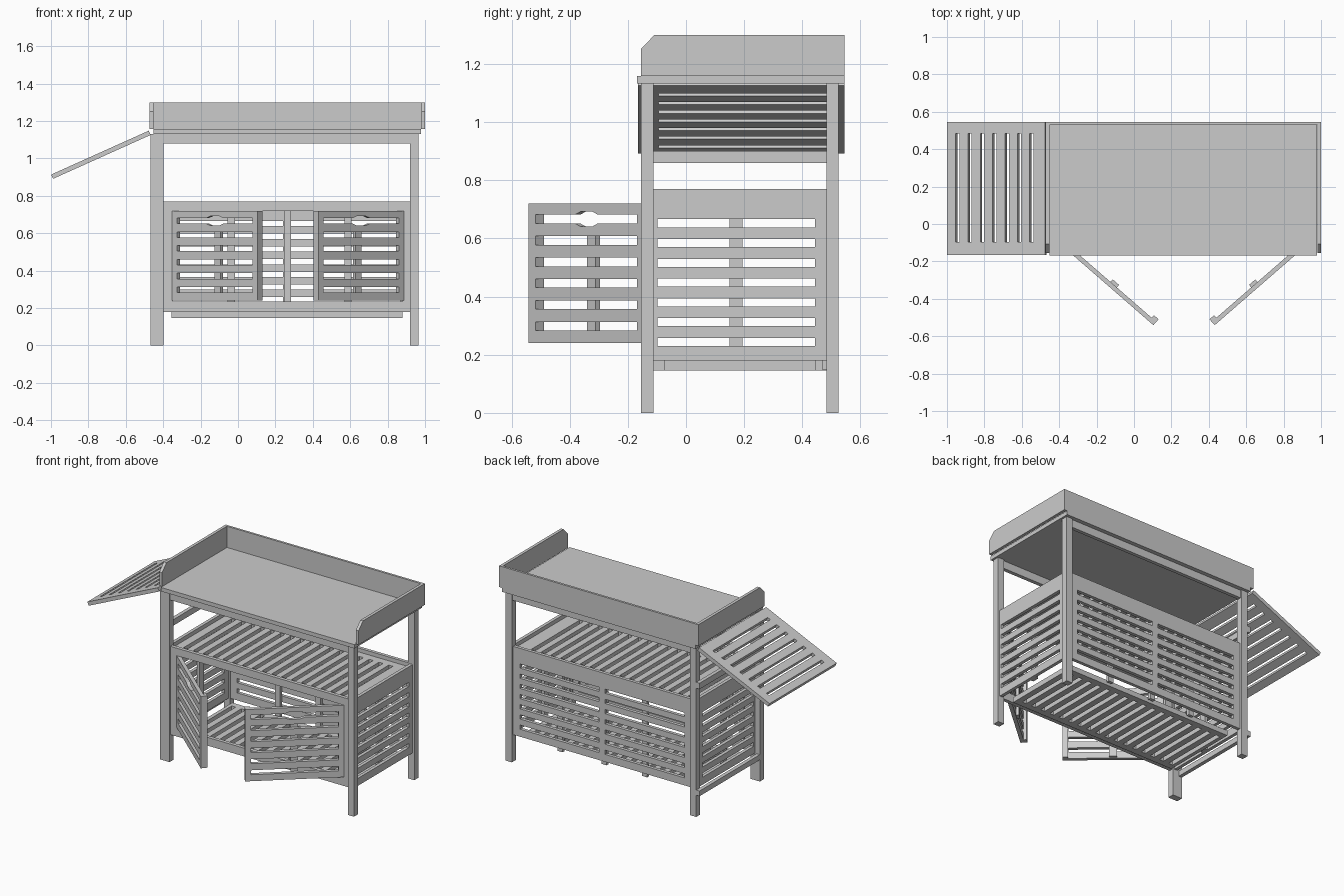
import bpy, bmesh, math
from mathutils import Matrix, Vector

if "Cube" in bpy.data.objects:
    bpy.data.objects.remove(bpy.data.objects["Cube"])

wood = bpy.data.materials.new("plain grey wood")
wood.diffuse_color = (0.6, 0.6, 0.6, 1)
wood.use_nodes = True
wood.node_tree.nodes["Principled BSDF"].inputs["Base Color"].default_value = wood.diffuse_color


def finish(name, bm):
    me = bpy.data.meshes.new(name)
    bm.to_mesh(me)
    bm.free()
    me.materials.append(wood)
    ob = bpy.data.objects.new(name, me)
    bpy.context.scene.collection.objects.link(ob)
    return ob


def box(name, x, y, z, m=Matrix()):
    """Box from (min, max) ranges, with optional local frame m."""
    bm = bmesh.new()
    bmesh.ops.create_cube(bm, size=1)
    for v in bm.verts:
        p = [a + (b - a) * (c + 0.5) for (a, b), c in zip((x, y, z), v.co)]
        v.co = m @ Vector(p)
    bmesh.ops.recalc_face_normals(bm, faces=bm.faces)
    return finish(name, bm)


def frame(o, u, v):
    """Local frame: panel plane along u and v, thickness along u x v."""
    u, v = Vector(u), Vector(v)
    m = Matrix((u, v, u.cross(v))).transposed().to_4x4()
    m.translation = o
    return m


def panel(name, m, w, h, uslots, vslots, thick=0.022, grip=None):
    """Board w x h with holes where a u interval crosses a v interval."""
    us = {0, w} | {a for s in uslots for a in s}
    vs = {0, h} | {a for s in vslots for a in s}
    if grip:
        us |= {grip + d for d in (-0.06, -0.03, 0.03, 0.06)}
    us, vs = sorted(us), sorted(vs)

    def inside(c, slots):
        return any(a < c < b for a, b in slots)

    bm = bmesh.new()
    grid = [[bm.verts.new((a, b, 0)) for b in vs] for a in us]
    for i in range(len(us) - 1):
        for j in range(len(vs) - 1):
            if inside((us[i] + us[i + 1]) / 2, uslots) and inside((vs[j] + vs[j + 1]) / 2, vslots):
                continue
            bm.faces.new((grid[i][j], grid[i + 1][j], grid[i + 1][j + 1], grid[i][j + 1]))
    if grip:  # widen the top slot into a finger hole
        for col, a in zip(grid, us):
            if abs(a - grip) < 0.04:
                col[-2].co.y += 0.011
                col[-3].co.y -= 0.011
    bmesh.ops.delete(bm, geom=[v for v in bm.verts if not v.link_faces], context='VERTS')
    bm.transform(m)
    ob = finish(name, bm)
    mod = ob.modifiers.new("thickness", 'SOLIDIFY')
    mod.thickness, mod.offset = thick, 0
    return ob


def rows(first, pitch, n, size):
    return [(first + i * pitch, first + i * pitch + size) for i in range(n)]


X, Y, Z = (1, 0, 0), (0, 1, 0), (0, 0, 1)

# Legs
for sx, x in (("left", (-0.443, -0.398)), ("right", (0.92, 0.965))):
    for sy, y in (("front", (-0.155, -0.112)), ("back", (0.483, 0.525))):
        box(f"{sy}_{sx}_leg", x, y, (0, 1.132))

# Swinging support frame on the left side
box("support_post", (-0.468, -0.443), (-0.155, -0.112), (0, 1.132))
for n, z in (("upper", (0.86, 0.9)), ("lower", (0.145, 0.18))):
    box(f"support_{n}_bar", (-0.468, -0.443), (-0.112, 0.525), z)

# Worktop with rails and raised edges
box("worktop", (-0.453, 0.978), (-0.168, 0.545), (1.132, 1.158))
for n, y in (("front", (-0.147, -0.122)), ("back", (0.493, 0.517))):
    box(f"{n}_top_rail", (-0.398, 0.92), y, (1.08, 1.132))
box("back_splash", (-0.453, 0.98), (0.53, 0.545), (1.158, 1.3))
for n, x in (("left", -0.473), ("right", 0.98)):
    bm = bmesh.new()
    prof = [(-0.155, 1.158), (0.545, 1.158), (0.545, 1.3), (-0.108, 1.3), (-0.155, 1.252)]
    ends = [[bm.verts.new((x + d, y, z)) for y, z in prof] for d in (0, 0.02)]
    for e in ends:
        bm.faces.new(e)
    for i in range(5):
        k = (i + 1) % 5
        bm.faces.new((ends[0][i], ends[0][k], ends[1][k], ends[1][i]))
    bmesh.ops.recalc_face_normals(bm, faces=bm.faces)
    finish(f"{n}_side_splash", bm)

# Sloping slatted side leaf
a = math.radians(24.2)
leaf = frame((-0.472, -0.165, 1.137), (-math.cos(a), 0, -math.sin(a)), Y)
panel("side_leaf", leaf, 0.572, 0.71, rows(0.066, 0.0725, 7, 0.022), [(0.07, 0.65)], 0.025)

# Cabinet side and back panels
wall_rows = rows(0.05, 0.068, 7, 0.028)
for n, x, inner in (("left", -0.42, (-0.409, -0.389)), ("right", 0.942, (0.911, 0.931))):
    panel(f"{n}_panel", frame((x, -0.112, 0.18), Y, Z), 0.595, 0.59, [(0.014, 0.555)], wall_rows)
    box(f"{n}_panel_batten", inner, (0.15, 0.195), (0.18, 0.72))
panel("back_panel", frame((-0.398, 0.5, 0.18), X, Z), 1.318, 0.59,
      [(0.05, 0.638), (0.682, 1.268)], wall_rows)
for n, x in (("left", -0.055), ("middle", 0.245), ("right", 0.57)):
    box(f"back_batten_{n}", (x, x + 0.038), (0.469, 0.489), (0.147, 0.72))

# Front door frame
panel("door_frame", frame((-0.398, -0.133, 0.18), X, Z), 1.318, 0.59,
      [(0.05, 1.278)], [(0.055, 0.54)], 0.024)

# Slatted shelf and floor
panel("shelf", frame((-0.409, -0.121, 0.732), X, Y), 1.34, 0.61,
      rows(0.055, 0.0726, 17, 0.03), [(0.05, 0.56)], 0.024)
panel("cabinet_floor", frame((-0.355, -0.075, 0.163), X, Y), 1.235, 0.52,
      rows(0.025, 0.0713, 17, 0.03), [(0.04, 0.48)], 0.034)

# Open doors, the right one mirrored about the cabinet centre
a = math.radians(41)
left = frame((-0.345, -0.135, 0.24), (math.cos(a), -math.sin(a), 0), Z)
flip = Matrix.Translation((0.535, 0, 0)) @ Matrix.Diagonal((-1, 1, 1, 1))
for n, m in (("left", left), ("right", flip @ left)):
    panel(f"{n}_door", m, 0.605, 0.48, [(0.036, 0.57)], rows(0.043, 0.0737, 6, 0.03), 0.024, 0.3025)
    box(f"{n}_door_batten", (0.28, 0.325), (0.005, 0.39), (-0.03, -0.011), m)
    box(f"{n}_door_edge_strip", (0.572, 0.605), (0, 0.48), (-0.03, -0.011), m)
